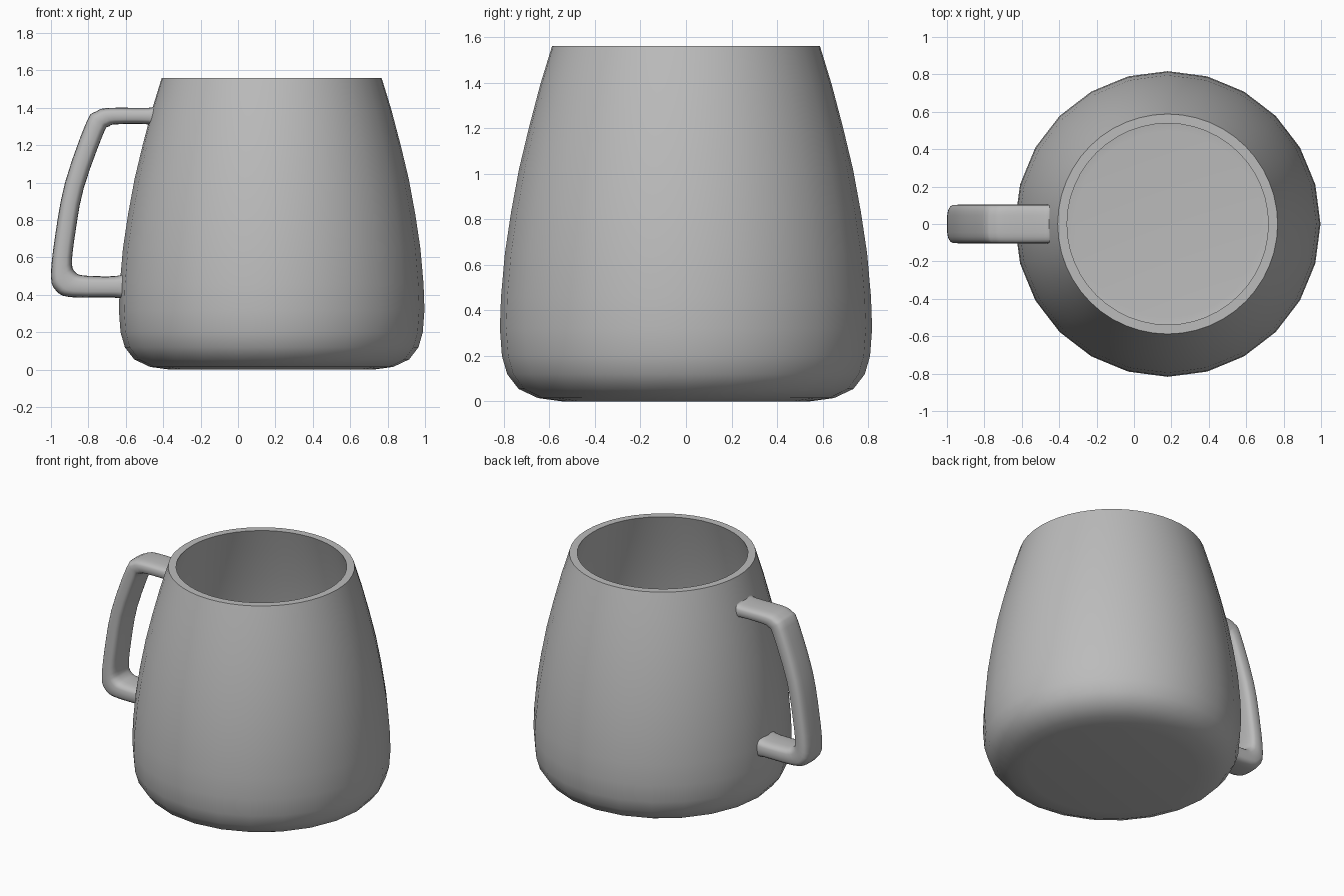
import bpy, bmesh, math
from mathutils import Vector

if "Cube" in bpy.data.objects:
    bpy.data.objects.remove(bpy.data.objects["Cube"])

grey = bpy.data.materials.new("mid_grey")
grey.use_nodes = True
colour = (0.5, 0.5, 0.5, 1)
grey.diffuse_color = colour
grey.node_tree.nodes["Principled BSDF"].inputs["Base Color"].default_value = colour


def skin_rings(name, rings):
    """Join a sequence of closed rings into a capped, smooth solid."""
    bm = bmesh.new()
    loops = [[bm.verts.new(p) for p in ring] for ring in rings]
    for a, b in zip(loops, loops[1:]):
        n = len(a)
        for i in range(n):
            j = (i + 1) % n
            bm.faces.new((a[i], a[j], b[j], b[i]))
    bm.faces.new(loops[0][::-1])
    bm.faces.new(loops[-1])
    bmesh.ops.recalc_face_normals(bm, faces=bm.faces)
    mesh = bpy.data.meshes.new(name)
    bm.to_mesh(mesh)
    bm.free()
    mesh.materials.append(grey)
    obj = bpy.data.objects.new(name, mesh)
    bpy.context.collection.objects.link(obj)
    bpy.ops.object.select_all(action="DESELECT")
    obj.select_set(True)
    bpy.context.view_layer.objects.active = obj
    bpy.ops.object.shade_smooth_by_angle(angle=math.radians(40))
    return obj


def smooth_path(points, steps):
    """Catmull-Rom curve through the points."""
    pts = [Vector(p) for p in points]
    pts = [pts[0]] + pts + [pts[-1]]
    out = []
    for a, b, c, d in zip(pts, pts[1:], pts[2:], pts[3:]):
        for s in range(steps):
            t = s / steps
            out.append(0.5 * (2 * b + (c - a) * t + (2 * a - 5 * b + 4 * c - d) * t * t
                              + (3 * b - a - 3 * c + d) * t ** 3))
    return out + [pts[-1]]


# Mug body: hollow turned profile, 24 flats low down blending to a round rim
SIDES = 24
CENTRE_X = 0.18
TOP = 1.56
outer = [(0.54, 0), (0.65, 0.015), (0.735, 0.055), (0.785, 0.12), (0.808, 0.2),
         (0.817, 0.32), (0.812, 0.46), (0.795, 0.65), (0.768, 0.83), (0.733, 1.02),
         (0.69, 1.2), (0.64, 1.39), (0.588, TOP)]
inner = [(0.538, TOP), (0.59, 1.39), (0.64, 1.2), (0.683, 1.02), (0.718, 0.83),
         (0.745, 0.65), (0.765, 0.4), (0.758, 0.2), (0.71, 0.11), (0.62, 0.07),
         (0.5, 0.06)]


def body_ring(radius, z):
    blend = max(0, z / TOP) ** 2
    ring = []
    for i in range(2 * SIDES):
        angle = math.pi * i / SIDES
        flat = math.cos(math.pi / SIDES) if i % 2 else 1
        r = radius * (flat + (1 - flat) * blend)
        ring.append((CENTRE_X + r * math.cos(angle), r * math.sin(angle), z))
    return ring


skin_rings("mug_body", [body_ring(r, z) for r, z in outer + inner])

# Handle: rounded-rectangle section swept between an outer and an inner outline
outside = [(-0.45, 1.412), (-0.48, 1.4), (-0.69, 1.4), (-0.76, 1.38), (-0.81, 1.325),
           (-0.925, 1.0), (-0.98, 0.7), (-1, 0.5), (-0.975, 0.425), (-0.9, 0.388),
           (-0.66, 0.385), (-0.61, 0.375)]
inside = [(-0.45, 1.295), (-0.48, 1.312), (-0.65, 1.312), (-0.69, 1.3), (-0.72, 1.262),
          (-0.825, 0.97), (-0.87, 0.73), (-0.888, 0.57), (-0.868, 0.52), (-0.82, 0.503),
          (-0.66, 0.5), (-0.61, 0.515)]
HALF_WIDTH = 0.103


def rounded(value):
    return math.copysign(abs(value) ** 0.6, value)


handle_rings = []
for a, b in zip(smooth_path(outside, 3), smooth_path(inside, 3)):
    mid, half = (a + b) / 2, (a - b) / 2
    ring = []
    for i in range(SIDES):
        angle = 2 * math.pi * i / SIDES
        p = mid + half * rounded(math.sin(angle))
        ring.append((p.x, HALF_WIDTH * rounded(math.cos(angle)), p.y))
    handle_rings.append(ring)
skin_rings("handle", handle_rings)
